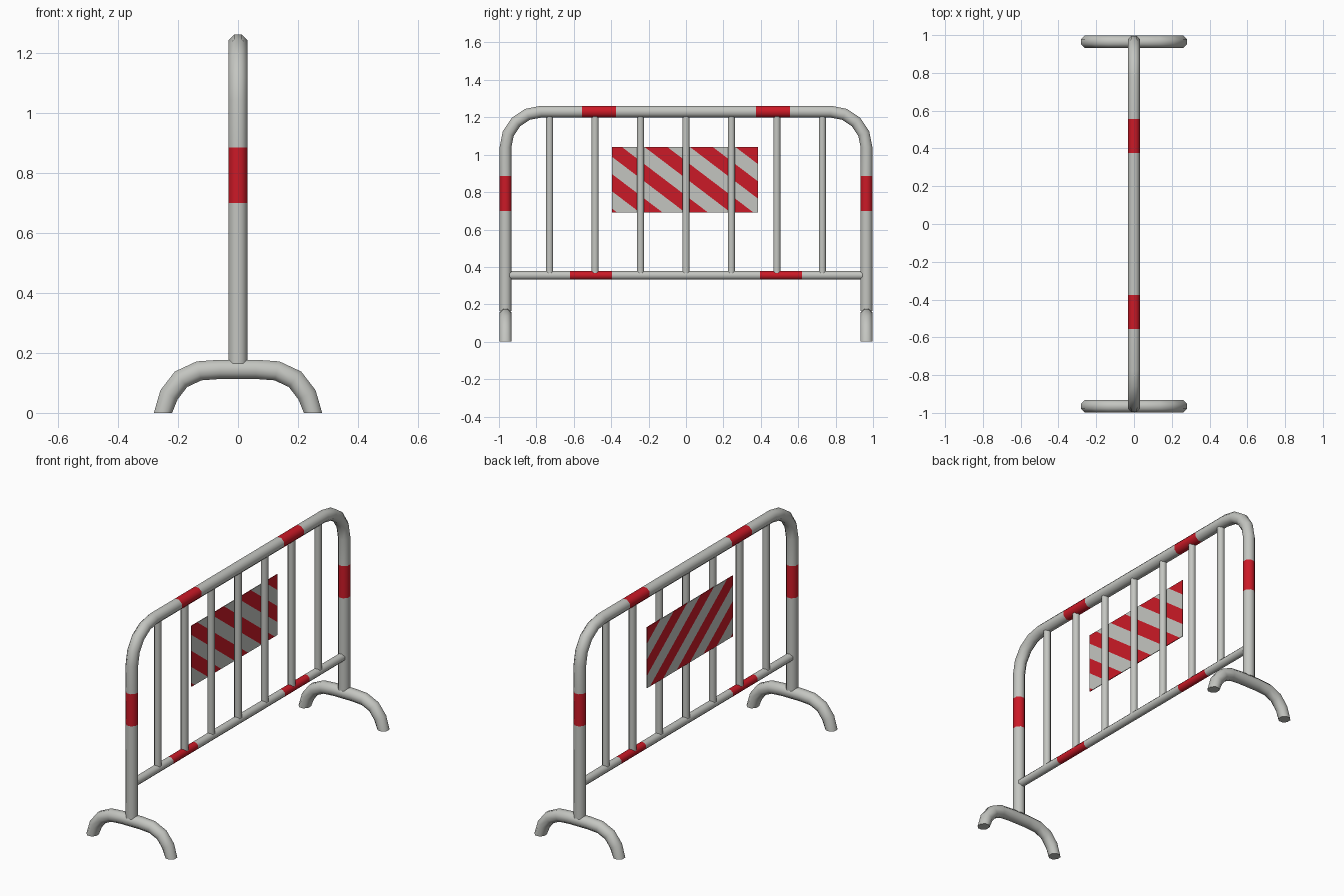
import bpy, bmesh, math
from mathutils import Vector

if "Cube" in bpy.data.objects:
    bpy.data.objects.remove(bpy.data.objects["Cube"])


def material(name, color):
    m = bpy.data.materials.new(name)
    m.diffuse_color = color
    m.use_nodes = True
    m.node_tree.nodes["Principled BSDF"].inputs["Base Color"].default_value = m.diffuse_color
    return m


GREY = material("grey_paint", (0.55, 0.56, 0.53, 1))
RED = material("red_band", (0.6, 0.01, 0.02, 1))


def finish(name, bm):
    bmesh.ops.recalc_face_normals(bm, faces=bm.faces)
    me = bpy.data.meshes.new(name)
    bm.to_mesh(me)
    bm.free()
    me.materials.append(GREY)
    me.materials.append(RED)
    ob = bpy.data.objects.new(name, me)
    bpy.context.collection.objects.link(ob)
    return ob


def tube(name, pts, r, plane_normal, red=(), sides=8, ground=False):
    """Sweep a round section along a planar path; segments listed in red are bands."""
    bm = bmesh.new()
    pts = [Vector(p) for p in pts]
    n = Vector(plane_normal)
    rings = []
    for i, p in enumerate(pts):
        a = (p - pts[max(i - 1, 0)]).normalized()
        b = (pts[min(i + 1, len(pts) - 1)] - p).normalized()
        t = (a + b).normalized()
        side = t.cross(n)
        miter = 1 / max(t.dot(b), t.dot(a))
        ring = []
        for k in range(sides):
            ang = 2 * math.pi * (k + 0.5) / sides
            ring.append(bm.verts.new(p + r / math.cos(math.pi / sides) *
                                     (n * math.cos(ang) + side * math.sin(ang) * miter)))
        rings.append(ring)
    for i in range(len(rings) - 1):
        for k in range(sides):
            j = (k + 1) % sides
            f = bm.faces.new((rings[i][k], rings[i][j], rings[i + 1][j], rings[i + 1][k]))
            f.smooth = True
            f.material_index = 1 if i in red else 0
    for ring in (rings[0], rings[-1]):
        bm.faces.new(ring)
        if ground:
            for v in ring:
                v.co.z = 0
    return finish(name, bm)


# Main bent frame with red bands on uprights and top
half = [(0.965, 0.165), (0.965, 0.70), (0.965, 0.885)]
half += [(0.775 + 0.19 * math.cos(a), 1.04 + 0.19 * math.sin(a))
         for a in (math.radians(22.5 * i) for i in range(5))]
half += [(0.555, 1.23), (0.375, 1.23)]
path = [(0, -y, z) for y, z in half] + [(0, y, z) for y, z in reversed(half)]
last = len(path) - 2
tube("main_frame", path, 0.031, (1, 0, 0), red=(1, 8, last - 1, last - 8))

# Lower rail with two red bands
tube("lower_rail", [(0, y, 0.355) for y in (-0.945, -0.62, -0.395, 0.395, 0.62, 0.945)],
     0.022, (1, 0, 0), red=(1, 3))

# Vertical bars
for i in range(-3, 4):
    tube(f"vertical_bar_{i + 4}", [(0, i * 0.243, 0.36), (0, i * 0.243, 1.215)], 0.019, (1, 0, 0))

# Arched feet
arch = [(0.25, 0), (0.23, 0.06), (0.19, 0.112), (0.13, 0.14), (0.06, 0.145)]
for label, y in (("near", -0.965), ("far", 0.965)):
    pts = [(-x, y, z) for x, z in arch] + [(x, y, z) for x, z in reversed(arch)]
    tube(f"{label}_foot", pts, 0.032, (0, 1, 0), ground=True)

# Striped sign panel: thin box cut by slanted planes
Y0, Y1, Z0, Z1, SLOPE, PERIOD, START = -0.395, 0.385, 0.69, 1.04, 0.76, 0.243, -0.22
bm = bmesh.new()
bmesh.ops.create_cube(bm, size=1)
bmesh.ops.scale(bm, vec=(0.004, Y1 - Y0, Z1 - Z0), verts=bm.verts)
bmesh.ops.translate(bm, vec=(-0.021, (Y0 + Y1) / 2, (Z0 + Z1) / 2), verts=bm.verts)
for k in range(-10, 10):
    bmesh.ops.bisect_plane(bm, geom=bm.verts[:] + bm.edges[:] + bm.faces[:],
                           plane_co=(0, START + k * PERIOD / 2, Z1),
                           plane_no=Vector((0, SLOPE, 1)).normalized())
for f in bm.faces:
    c = f.calc_center_median()
    s = c.y + (c.z - Z1) / SLOPE - START
    f.material_index = 1 if math.floor(s / (PERIOD / 2)) % 2 == 0 else 0
finish("striped_panel", bm)
